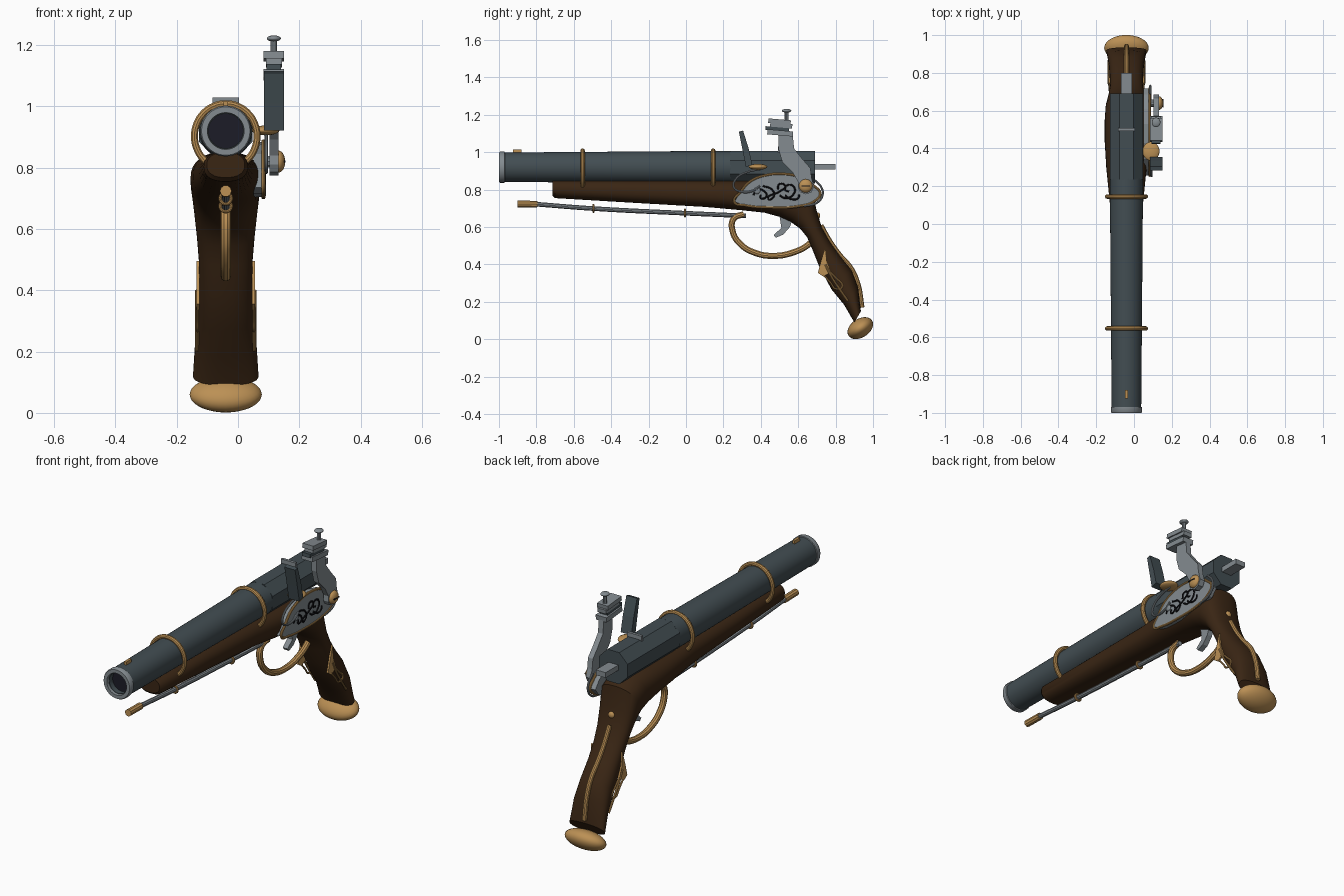
import bpy, bmesh, math
from mathutils import Vector, Matrix

if "Cube" in bpy.data.objects:
    bpy.data.objects.remove(bpy.data.objects["Cube"])

CX, CZ = -0.04, 0.92   # barrel axis


def mat(name, r, g, b):
    m = bpy.data.materials.new(name)
    m.diffuse_color = (r, g, b, 1)
    m.use_nodes = True
    m.node_tree.nodes["Principled BSDF"].inputs["Base Color"].default_value = m.diffuse_color
    return m


STEEL = mat("blued steel", 0.055, 0.075, 0.085)
SILVER = mat("bright steel", 0.23, 0.26, 0.28)
BRASS = mat("brass", 0.50, 0.28, 0.09)
WOOD = mat("dark walnut", 0.042, 0.019, 0.007)
BLACK = mat("engraving black", 0.006, 0.006, 0.008)
BORE = mat("bore shadow", 0.012, 0.012, 0.02)


def add(name, bm, m, smooth=True):
    bmesh.ops.recalc_face_normals(bm, faces=bm.faces[:])
    me = bpy.data.meshes.new(name)
    bm.to_mesh(me)
    bm.free()
    return link(name, me, m, smooth)


def link(name, me, m, smooth=True):
    me.materials.clear()
    me.materials.append(m)
    ob = bpy.data.objects.new(name, me)
    bpy.context.collection.objects.link(ob)
    if smooth:
        bpy.ops.object.select_all(action='DESELECT')
        bpy.context.view_layer.objects.active = ob
        ob.select_set(True)
        bpy.ops.object.shade_smooth_by_angle(angle=math.radians(35))
    return ob


def loft(name, rings, m, smooth=True, closed=False):
    """Skin a list of equal-length point rings."""
    bm = bmesh.new()
    vr = [[bm.verts.new(p) for p in r] for r in rings]
    n = len(vr[0])
    pairs = list(zip(vr, vr[1:])) + ([(vr[-1], vr[0])] if closed else [])
    for a, b in pairs:
        for i in range(n):
            j = (i + 1) % n
            bm.faces.new((a[i], a[j], b[j], b[i]))
    if not closed:
        bm.faces.new(vr[0])
        bm.faces.new(vr[-1])
    return add(name, bm, m, smooth)


def lathe(name, prof, m, segs=40, turn=0, closed=False):
    """Revolve (radius, y) pairs about the barrel axis."""
    rings = [[(CX + r * math.cos(turn + math.tau * i / segs), y,
               CZ + r * math.sin(turn + math.tau * i / segs)) for i in range(segs)]
             for r, y in prof]
    return loft(name, rings, m, True, closed)


def plate(name, pts, x0, x1, m):
    """Side profile in (y, z) given thickness along x."""
    return loft(name, [[(x, y, z) for y, z in pts] for x in (x0, x1)], m, False)


def tube(name, pts, r, m, cyclic=False, smooth=True):
    cu = bpy.data.curves.new(name, 'CURVE')
    cu.dimensions = '3D'
    cu.bevel_depth = r
    cu.bevel_resolution = 3
    cu.use_fill_caps = True
    cu.resolution_u = 6
    sp = cu.splines.new('BEZIER')
    sp.bezier_points.add(len(pts) - 1)
    for bp, p in zip(sp.bezier_points, pts):
        bp.co = p
        bp.handle_left_type = bp.handle_right_type = 'AUTO' if smooth else 'VECTOR'
    sp.use_cyclic_u = cyclic
    tmp = bpy.data.objects.new("tmp", cu)
    bpy.context.collection.objects.link(tmp)
    me = bpy.data.meshes.new_from_object(tmp.evaluated_get(bpy.context.evaluated_depsgraph_get()))
    bpy.data.objects.remove(tmp)
    return link(name, me, m)


def at_x(x, pts):
    return [(x, y, z) for y, z in pts]


def ball(name, loc, size, m, tilt=0):
    bm = bmesh.new()
    M = Matrix.Translation(loc) @ Matrix.Rotation(tilt, 4, 'X') @ Matrix.Diagonal((*size, 1))
    bmesh.ops.create_uvsphere(bm, u_segments=32, v_segments=16, radius=1, matrix=M)
    return add(name, bm, m)


def box(name, x, y, z, m, tilt=0):
    bm = bmesh.new()
    c = [(a + b) / 2 for a, b in (x, y, z)]
    s = [b - a for a, b in (x, y, z)]
    bmesh.ops.create_cube(bm, size=1, matrix=Matrix.Translation(c) @ Matrix.Rotation(tilt, 4, 'X') @ Matrix.Diagonal((*s, 1)))
    return add(name, bm, m, False)


# Barrel: hollow tapered tube, bright muzzle ring, octagonal breech
lathe("barrel", [(0.056, -0.985), (0.078, -0.985), (0.079, -0.9), (0.088, 0.24), (0.056, 0.24)], STEEL, closed=True)
lathe("muzzle_ring", [(0.056, -0.96), (0.06, -1), (0.079, -1), (0.083, -0.994), (0.083, -0.97), (0.076, -0.968)], SILVER, closed=True)
lathe("bore", [(0.057, -0.955), (0.057, -0.5)], BORE)
R8 = 0.087 / math.cos(math.pi / 8)
lathe("breech", [(R8, 0.235), (R8, 0.69)], STEEL, 8, math.pi / 8)
box("rear_sight", (CX - 0.044, CX + 0.044), (0.493, 0.508), (1.0, 1.03), SILVER)
box("tang", (CX - 0.03, CX + 0.03), (0.68, 0.80), (0.908, 0.937), SILVER)
box("front_sight", (CX - 0.007, CX + 0.007), (-0.925, -0.88), (0.985, 1.016), BRASS)
for i, y in enumerate((-0.553, 0.145)):
    tube(f"barrel_band_{i + 1}", [(CX + 0.102 * math.cos(a), y, 0.903 + 0.106 * math.sin(a))
         for a in [math.tau * k / 16 for k in range(16)]], 0.012, BRASS, True)

# Stock and grip: sections as back point, front point, half width
SECT = [(-0.715, .85, -0.715, .768, .062), (-0.70, .852, -0.70, .755, .072), (-0.3, .852, -0.3, .731, .078),
        (0.1, .852, 0.1, .708, .087), (0.3, .852, 0.3, .69, .107), (.45, .852, .42, .677, .115),
        (.60, .852, .50, .655, .115), (.68, .81, .56, .628, .11), (.695, .70, .612, .59, .102),
        (.725, .60, .648, .545, .094), (.77, .52, .676, .48, .088), (.82, .45, .714, .385, .088),
        (.885, .37, .778, .267, .092), (.92, .28, .845, .185, .10), (.935, .15, .90, .09, .107)]


def section(yt, zt, yb, zb, hw, n=32, e=0.85):
    ring = []
    for k in range(n):
        c, s = math.cos(math.tau * k / n), math.sin(math.tau * k / n)
        u = math.copysign(abs(s) ** e, s) / 2 + 0.5
        ring.append((CX + hw * math.copysign(abs(c) ** e, c), yb + (yt - yb) * u, zb + (zt - zb) * u))
    return ring


loft("stock", [section(*s) for s in SECT], WOOD)
ball("butt_cap", (CX, 0.932, 0.06), (0.118, 0.075, 0.05), BRASS, math.radians(33))
tube("back_strap", [(CX, y, z) for y, z in ((.722, .61), (.77, .525), (.82, .455), (.885, .378),
     (.922, .29), (.942, .17))], 0.013, BRASS)
ball("strap_screw", (CX, 0.705, 0.66), (0.018, 0.012, 0.018), BRASS)

# Grip inlays mirrored on both sides
for side, s in (("right", 1), ("left", -1)):
    x = CX + s * 0.092
    plate(f"grip_leaf_{side}", [(.745, .495), (.752, .42), (.775, .36), (.735, .335), (.705, .355), (.722, .42)],
          x - s * 0.006, x + s * 0.004, BRASS)
    tube(f"grip_vine_{side}", at_x(x + s * 0.002, [(.745, .40), (.775, .34), (.82, .27), (.865, .205)]), 0.006, BRASS)
    tube(f"grip_tendril_{side}", at_x(x, [(.735, .345), (.775, .30), (.80, .27), (.835, .28), (.80, .33), (.77, .36)]), 0.005, BRASS)

# Ramrod
tube("ramrod", [(CX, -0.82, 0.724), (CX, -0.495, 0.699), (CX, 0, 0.674), (CX, 0.32, 0.66)], 0.013, SILVER)
tube("ramrod_tip", [(CX, -0.90, 0.724), (CX, -0.795, 0.722)], 0.019, BRASS, False, False)
for i, (y, z) in enumerate(((-0.495, 0.70), (-0.005, 0.675))):
    tube(f"ramrod_ring_{i + 1}", [(CX + 0.018 * math.cos(a), y, z + 0.018 * math.sin(a))
         for a in [math.tau * k / 8 for k in range(8)]], 0.006, BRASS, True)

# Trigger and guard
tube("trigger_guard", at_x(CX, [(.31, .67), (.255, .645), (.25, .575), (.295, .505), (.37, .462), (.46, .446),
     (.575, .465), (.665, .515), (.71, .575), (.70, .62)]), 0.017, BRASS)
plate("trigger", [(.50, .66), (.57, .64), (.555, .60), (.52, .56), (.48, .543), (.468, .558), (.51, .595)],
      CX - 0.015, CX + 0.015, SILVER)

# Lock plate with brass rim, spring and engraving
OUT = [(.258, .735), (.29, .785), (.345, .845), (.43, .878), (.53, .884), (.61, .866), (.685, .82),
       (.718, .778), (.685, .737), (.605, .712), (.45, .705), (.315, .716)]
plate("lock_plate", OUT, 0.05, 0.086, SILVER)
tube("lock_rim", at_x(0.083, OUT), 0.007, BRASS, True)
tube("lock_spring", at_x(0.092, [(.40, .91), (.33, .895), (.27, .86), (.255, .815), (.29, .79), (.36, .795), (.395, .82)]), 0.006, SILVER)
tube("lock_tail_wire", at_x(0.086, [(.69, .85), (.725, .81), (.73, .77), (.70, .73), (.63, .712)]), 0.006, SILVER)
SCROLLS = [[(.36, .77), (.38, .80), (.42, .79), (.43, .765), (.40, .755), (.40, .775)],
           [(.41, .82), (.46, .80), (.47, .765), (.44, .75), (.50, .79), (.53, .82), (.50, .83), (.49, .80)],
           [(.50, .77), (.53, .755), (.57, .77), (.58, .81), (.545, .825), (.53, .80), (.55, .79)],
           [(.53, .77), (.56, .75), (.60, .755), (.605, .775)]]
for i, p in enumerate(SCROLLS):
    tube(f"engraving_{i + 1}", at_x(0.086, p), 0.005, BLACK)
ball("lock_screw", (0.088, 0.38, 0.795), (0.008, 0.018, 0.018), SILVER)

# Priming pan and frizzen
ball("priming_pan", (0.09, 0.385, 0.922), (0.045, 0.05, 0.016), BRASS)
plate("frizzen", [(.283, 1.11), (.305, 1.116), (.335, 1.02), (.355, .932), (.32, .922), (.303, 1.01)], 0.085, 0.15, STEEL)

# Cock: swan-neck arm, jaws, flint and clamp screw
plate("cock_arm", [(.60, .84), (.57, .893), (.515, .947), (.495, 1.016), (.495, 1.10), (.57, 1.10), (.578, 1.02),
      (.623, .963), (.665, .915), (.672, .86), (.685, .815), (.67, .785), (.64, .775), (.61, .787), (.598, .81)],
      0.102, 0.132, SILVER)
JX = 0.117
T = math.radians(-5)
box("lower_jaw", (JX - 0.033, JX + 0.033), (.435, .572), (1.09, 1.117), SILVER, T)
box("flint", (JX - 0.024, JX + 0.024), (.425, .55), (1.114, 1.134), STEEL, T)
box("upper_jaw", (JX - 0.026, JX + 0.026), (.45, .568), (1.132, 1.155), SILVER, T)
box("jaw_cap", (JX - 0.033, JX + 0.033), (.44, .56), (1.152, 1.176), SILVER, T)
tube("clamp_screw", [(JX, .538, 1.10), (JX, .538, 1.225)], 0.011, SILVER, False, False)
ball("clamp_screw_head", (JX, .538, 1.222), (0.023, 0.025, 0.01), SILVER)
ball("cock_screw", (0.132, 0.64, 0.82), (0.022, 0.036, 0.036), BRASS)
box("cock_screw_slot", (0.15, 0.1552), (.617, .663), (.817, .823), BLACK)
tube("cock_axle", [(0.06, .64, .82), (0.13, .64, .82)], 0.02, SILVER, False, False)
